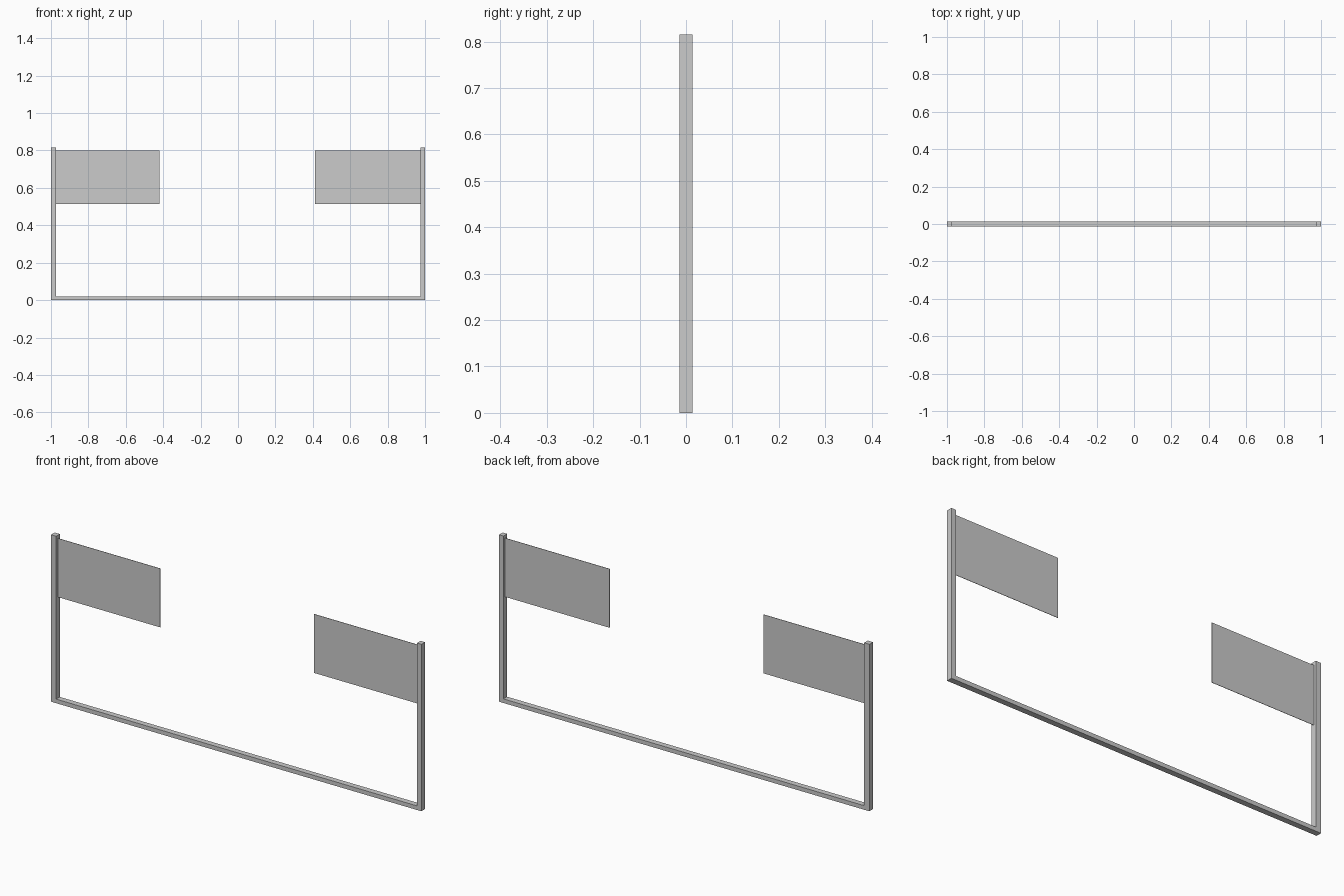
import bpy

cube = bpy.data.objects.get("Cube")
if cube:
    bpy.data.objects.remove(cube, do_unlink=True)

GREY = (0.6, 0.6, 0.6, 1)
grey = bpy.data.materials.new("light_grey")
grey.use_nodes = True
grey.diffuse_color = GREY
grey.node_tree.nodes["Principled BSDF"].inputs["Base Color"].default_value = GREY


def box(name, x, z, depth):
    """Box spanning the x and z ranges, centred on y = 0."""
    bpy.ops.mesh.primitive_cube_add(size=1, location=(sum(x) / 2, 0, sum(z) / 2))
    obj = bpy.context.object
    obj.name = name
    obj.scale = (x[1] - x[0], depth, z[1] - z[0])
    bpy.ops.object.transform_apply(location=False, rotation=False, scale=True)
    obj.data.materials.append(grey)
    return obj


DEPTH = 0.028
HEIGHT = 0.815
RIGHT_INNER, LEFT_INNER = -0.972, 0.976

# Square uprights joined by a low ground bar
box("right_post", (-1, RIGHT_INNER), (0, HEIGHT), DEPTH)
box("left_post", (LEFT_INNER, 1), (0, HEIGHT), DEPTH)
box("ground_bar", (RIGHT_INNER, LEFT_INNER), (0, 0.02), DEPTH)

# Thin flag panels reaching inward from the posts
box("right_flag", (RIGHT_INNER, -0.42), (0.513, 0.8), 0.002)
box("left_flag", (0.412, LEFT_INNER), (0.513, 0.8), 0.002)
